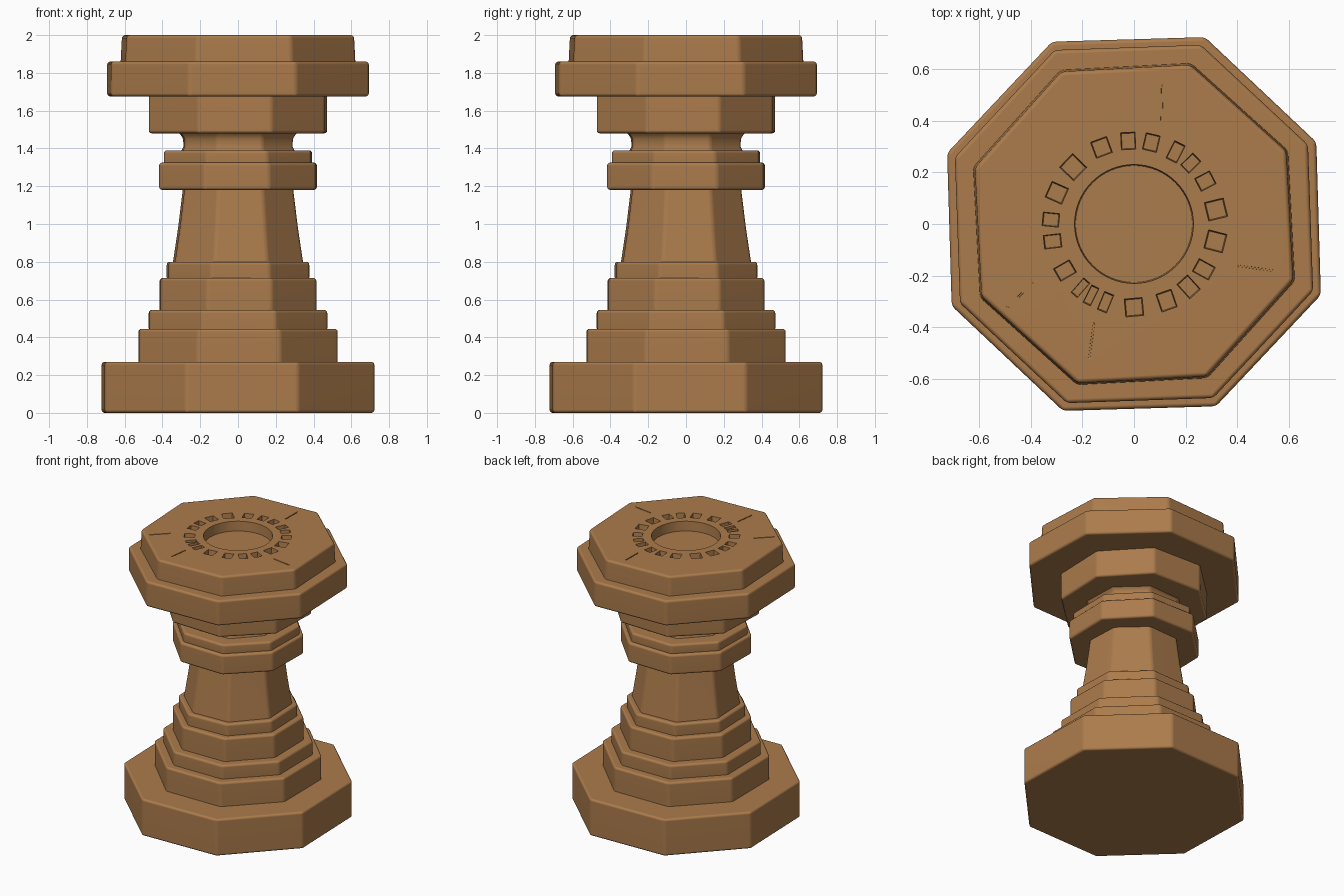
import bpy, bmesh, math, random
from math import radians
from mathutils import Matrix

random.seed(4)
cube = bpy.data.objects.get("Cube")
if cube:
    bpy.data.objects.remove(cube)

wood = bpy.data.materials.new("warm tan")
wood.use_nodes = True
TAN = (0.41, 0.20, 0.072, 1)
wood.diffuse_color = TAN
wood.node_tree.nodes["Principled BSDF"].inputs["Base Color"].default_value = TAN


def make_object(name, bm):
    bmesh.ops.recalc_face_normals(bm, faces=bm.faces)
    mesh = bpy.data.meshes.new(name)
    bm.to_mesh(mesh)
    bm.free()
    mesh.materials.append(wood)
    obj = bpy.data.objects.new(name, mesh)
    bpy.context.collection.objects.link(obj)
    return obj


def octagon_part(name, rings, turn, bevel=0.016):
    """Eight-sided solid through (height, half width) rings, with worn edges."""
    bm = bmesh.new()
    loops = []
    for z, half in rings:
        r = half / math.cos(radians(22.5 - abs(turn))) + 0.003
        angles = [radians(22.5 + turn + 45 * k) for k in range(8)]
        loops.append([bm.verts.new((r * math.cos(a), r * math.sin(a), z)) for a in angles])
    for low, high in zip(loops, loops[1:]):
        for i in range(8):
            j = (i + 1) % 8
            bm.faces.new((low[i], low[j], high[j], high[i]))
    bm.faces.new(loops[0][::-1])
    bm.faces.new(loops[-1])
    bm.normal_update()
    sharp = [e for e in bm.edges if e.calc_face_angle(0) > radians(35)]
    bmesh.ops.bevel(bm, geom=sharp, offset=bevel, segments=3, profile=0.5,
                    affect='EDGES', clamp_overlap=True)
    return make_object(name, bm)


def finish(obj):
    bpy.ops.object.select_all(action='DESELECT')
    obj.select_set(True)
    bpy.context.view_layer.objects.active = obj
    bpy.ops.object.shade_smooth_by_angle(angle=radians(32))
    weighted = obj.modifiers.new("even shading", 'WEIGHTED_NORMAL')
    weighted.keep_sharp = True


# Stacked tiers: name, bottom, top, half width, turn in degrees
tiers = [
    ("base_plinth", 0.0, 0.27, 0.72, 1.7),
    ("lower_step", 0.255, 0.445, 0.525, 0.5),
    ("second_step", 0.43, 0.545, 0.47, 0.5),
    ("third_step", 0.53, 0.715, 0.412, 1),
    ("shaft_foot", 0.70, 0.80, 0.375, 2),
    ("lower_collar", 1.18, 1.325, 0.415, -1),
    ("upper_collar", 1.31, 1.39, 0.39, -1),
    ("capital", 1.48, 1.69, 0.47, -2),
    ("top_slab", 1.675, 1.86, 0.69, 2),
]
parts = [octagon_part(name, [(z0, half), (z1, half)], turn)
         for name, z0, z1, half, turn in tiers]

# Tapered shaft and waisted neck, sunk into their neighbours
parts.append(octagon_part("shaft", [(0.76, 0.348), (0.98, 0.315), (1.2, 0.288)], 2.5))
parts.append(octagon_part("neck", [(1.37, 0.305), (1.41, 0.287), (1.45, 0.288),
                                   (1.47, 0.30), (1.50, 0.325)], 2))
table = octagon_part("table_top", [(1.845, 0.62), (2.0, 0.612)], 3)
parts.append(table)

# Cutter: round well, ring of chiselled notches and a few hairline cracks
bm = bmesh.new()
bmesh.ops.create_cone(bm, cap_ends=True, segments=64, radius1=0.226, radius2=0.234,
                      depth=0.14, matrix=Matrix.Translation((0, 0, 2)))


def cut_box(angle, radius, length, width, depth, skew=0):
    place = (Matrix.Rotation(radians(angle), 4, 'Z') @ Matrix.Translation((radius, 0, 2))
             @ Matrix.Rotation(radians(skew), 4, 'Z')
             @ Matrix.Diagonal((length, width, 2 * depth, 1)))
    box = bmesh.ops.create_cube(bm, size=1, matrix=place)
    # Narrow the floor so the walls slope
    for v in box["verts"]:
        if v.co.z < 2:
            centre = place.translation
            v.co.x += (centre.x - v.co.x) * 0.2
            v.co.y += (centre.y - v.co.y) * 0.2


notch_angles = [94, 78, 60, 47, 31, 10, -12, -33, -49, -67,
                -90, -110, -121, -130, -146, -168, 177, 158, 137, 113]
for i, angle in enumerate(notch_angles):
    gaps = [abs((angle - notch_angles[k] + 180) % 360 - 180)
            for k in (i - 1, (i + 1) % len(notch_angles))]
    width = min(0.085, radians(min(gaps)) * 0.285 * 0.78)
    cut_box(angle, 0.322, random.uniform(0.07, 0.085), width,
            random.uniform(0.035, 0.05), random.uniform(-6, 6))
for angle, radius in ((77, 0.48), (-20, 0.5), (-148, 0.52), (-110, 0.48)):
    cut_box(angle, radius, 0.16, 0.008, 0.005, 12)
cutter = make_object("top_cutter", bm)
cutter.hide_render = True

# Carve the table top, then discard the cutter
carve = table.modifiers.new("carve", 'BOOLEAN')
carve.operation = 'DIFFERENCE'
carve.solver = 'EXACT'
carve.object = cutter
bpy.context.view_layer.objects.active = table
bpy.ops.object.modifier_apply(modifier=carve.name)
bpy.data.objects.remove(cutter)

for part in parts:
    finish(part)
